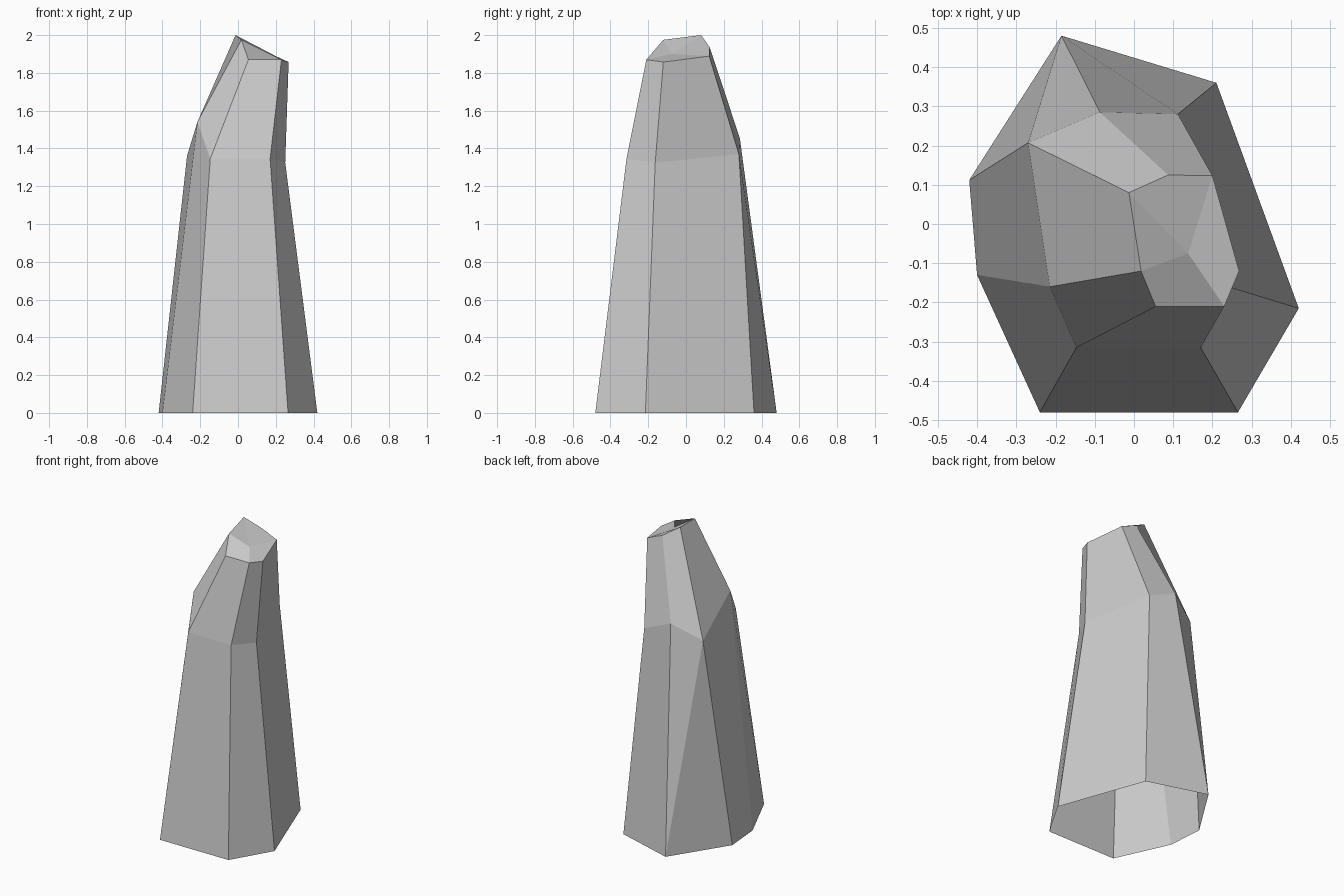
import bpy, bmesh

if "Cube" in bpy.data.objects:
    bpy.data.objects.remove(bpy.data.objects["Cube"])

# Cross-sections of the rock, each starting at the back and running clockwise from above
base = [(-.185, .48, 0), (.21, .36, 0), (.42, -.215, 0), (.265, -.48, 0),
        (-.24, -.48, 0), (-.40, -.13, 0), (-.42, .112, 0)]
shoulder = [(-.087, .285, 1.455), (.112, .28, 1.37), (.25, -.163, 1.325), (.17, -.315, 1.345),
            (-.147, -.315, 1.345), (-.215, -.16, 1.54), (-.27, .207, 1.36)]
rim = [(.087, .125, 1.936), (.2, .123, 1.889), (.268, -.12, 1.857), (.23, -.21, 1.87),
       (.055, -.21, 1.87), (.018, -.12, 1.975), (-.013, .08, 2.0)]

bm = bmesh.new()
rings = [[bm.verts.new(p) for p in ring] for ring in (base, shoulder, rim)]
n = len(base)

# Faceted sides, open underneath
for lower, upper in zip(rings, rings[1:]):
    for i in range(n):
        j = (i + 1) % n
        if lower is rings[0] and i == n - 1:
            # Folded back-left facet
            bm.faces.new((lower[i], lower[j], upper[i]))
            bm.faces.new((lower[j], upper[j], upper[i]))
        else:
            bm.faces.new((lower[i], lower[j], upper[j], upper[i]))

# Broken tip: facets meeting at an off-centre point
tip = bm.verts.new((.138, -.075, 1.9))
r = rings[2]
for ids in ((6, 0, 1), (1, 2, 3), (3, 4, 5), (5, 6)):
    bm.faces.new([r[k] for k in ids] + [tip])

bmesh.ops.recalc_face_normals(bm, faces=bm.faces)
mesh = bpy.data.meshes.new("rock_pillar")
bm.to_mesh(mesh)
bm.free()
bpy.context.collection.objects.link(bpy.data.objects.new("rock_pillar", mesh))
